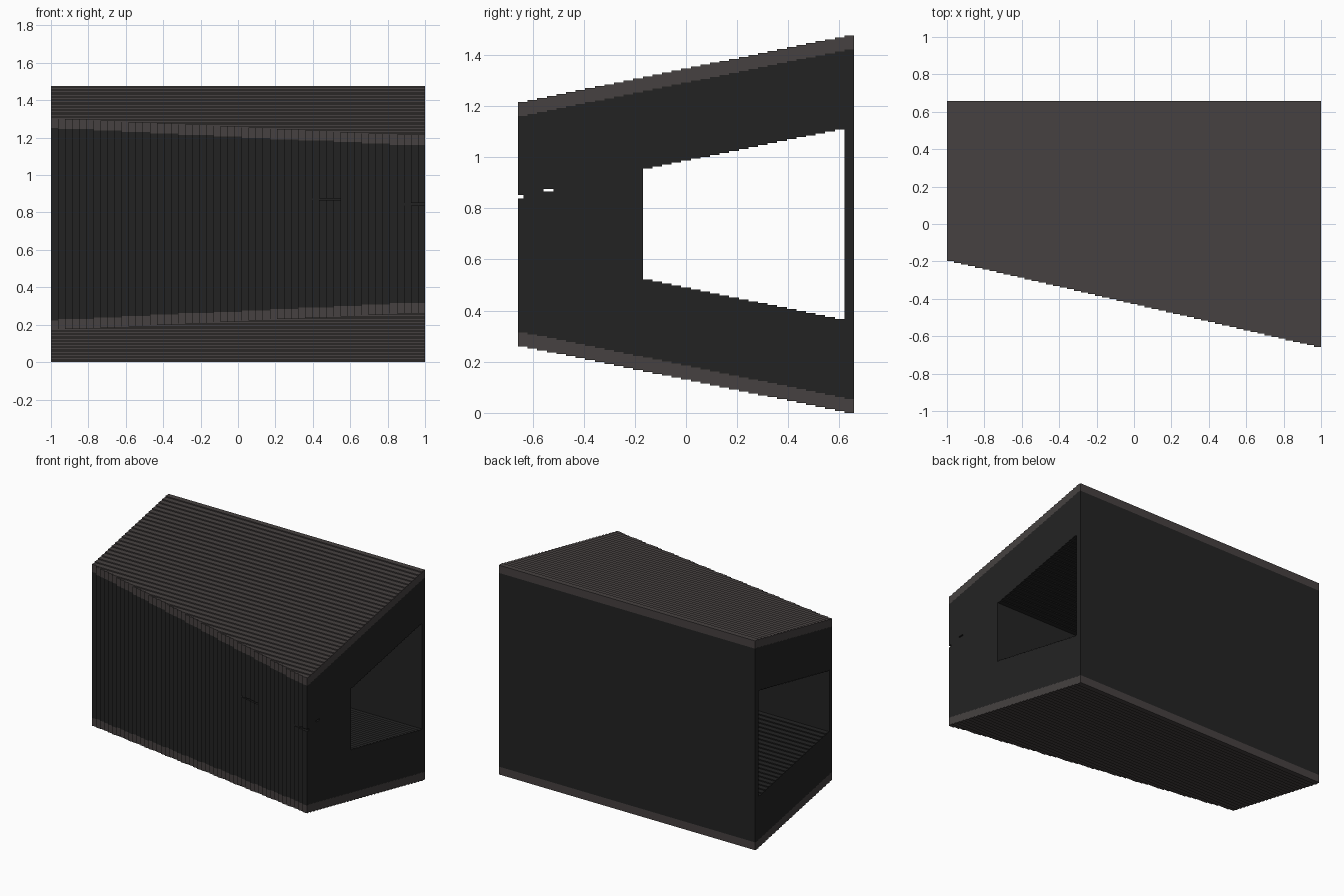
import bpy, bmesh

if "Cube" in bpy.data.objects:
    bpy.data.objects.remove(bpy.data.objects["Cube"])

ZC = 0.738                      # mid height
N, COLS = 35, 53                # boards in depth, columns along the front
W = 1.314 / N
PLATE = 0.055                   # roof / floor thickness


def material(name, rgb):
    m = bpy.data.materials.new(name)
    m.diffuse_color = (*rgb, 1)
    m.use_nodes = True
    m.node_tree.nodes["Principled BSDF"].inputs["Base Color"].default_value = m.diffuse_color
    return m


dark = material("charcoal", (0.0165, 0.0165, 0.0165))
warm = material("warm grey", (0.061, 0.053, 0.052))


def half(i):
    """Outer half height of board i."""
    return 0.478 + i * 0.26 / (N - 1)


def stairs(inset, first=0, last=N):
    """Stepped line of (y, half height), front to back."""
    pts = []
    for i in range(first, last):
        y0 = -0.657 + i * W if i else -0.72
        pts += [(y0, half(i) - inset), (-0.657 + (i + 1) * W, half(i) - inset)]
    return pts


def prism(name, pts, vec, mat):
    """Extrude a closed 3D outline along a vector."""
    bm = bmesh.new()
    f = bm.faces.new([bm.verts.new(p) for p in pts])
    r = bmesh.ops.extrude_face_region(bm, geom=[f])
    vs = [v for v in r["geom"] if isinstance(v, bmesh.types.BMVert)]
    bmesh.ops.translate(bm, verts=vs, vec=vec)
    bmesh.ops.recalc_face_normals(bm, faces=bm.faces)
    me = bpy.data.meshes.new(name)
    bm.to_mesh(me)
    bm.free()
    me.materials.append(mat)
    ob = bpy.data.objects.new(name, me)
    bpy.context.collection.objects.link(ob)
    return ob


def band(name, upper, lower, mat, xr=1.0):
    pts = [(-xr, y, ZC + z) for y, z in upper]
    pts += [(-xr, y, ZC + z) for y, z in reversed(lower)]
    return prism(name, pts, (2 * xr, 0, 0), mat)


def flip(line):
    return [(y, -z) for y, z in line]


def boolean(ob, cutter, op):
    m = ob.modifiers.new("cut", 'BOOLEAN')
    m.object, m.operation, m.solver = cutter, op, 'EXACT'
    bpy.context.view_layer.objects.active = ob
    bpy.ops.object.modifier_apply(modifier=m.name)


# Roof, floor and walls
outer, inner = stairs(0), stairs(PLATE)
roof = band("roof", outer, inner, warm)
floor = band("floor", flip(inner), flip(outer), warm)
walls = band("walls", inner, flip(inner), dark)

# Through opening and two thin slits in the front block
hole = stairs(0.36, 13, N - 1)
cutters = [band("opening_cutter", hole, flip(hole), dark, 1.3)]
for y0, y1, z0, z1 in ((-0.8, -0.635, 0.838, 0.852), (-0.557, -0.518, 0.866, 0.876)):
    cutters.append(band("slit_cutter", [(y0, z1 - ZC), (y1, z1 - ZC)],
                        [(y0, z0 - ZC), (y1, z0 - ZC)], dark, 1.3))
for c in cutters:
    boolean(walls, c, 'DIFFERENCE')

# Slanted front, stepped column by column
plan = []
for i in range(COLS):
    y = -0.199 - i * (0.657 - 0.199) / (COLS - 1)
    x0 = -1 + 2 * i / COLS if i else -1.2
    x1 = -1 + 2 * (i + 1) / COLS if i < COLS - 1 else 1.2
    plan += [(x0, y, -0.5), (x1, y, -0.5)]
plan += [(1.2, 1, -0.5), (-1.2, 1, -0.5)]
front = prism("front_cutter", plan, (0, 0, 3), dark)
cutters.append(front)

for ob in (roof, floor, walls):
    boolean(ob, front, 'INTERSECT')
    # Remove the hidden contact faces between plates and walls
    bm = bmesh.new()
    bm.from_mesh(ob.data)
    gone = []
    for f in bm.faces:
        c = f.calc_center_median()
        edge = half((c.y + 0.657) / W - 0.5) - PLATE
        if abs(f.normal.x) < 0.5 and abs(abs(c.z - ZC) - edge) < 0.012:
            gone.append(f)
    bmesh.ops.delete(bm, geom=gone, context='FACES')
    bm.to_mesh(ob.data)
    bm.free()
    for p in ob.data.polygons:
        p.material_index = 0

for c in cutters:
    bpy.data.objects.remove(c)
